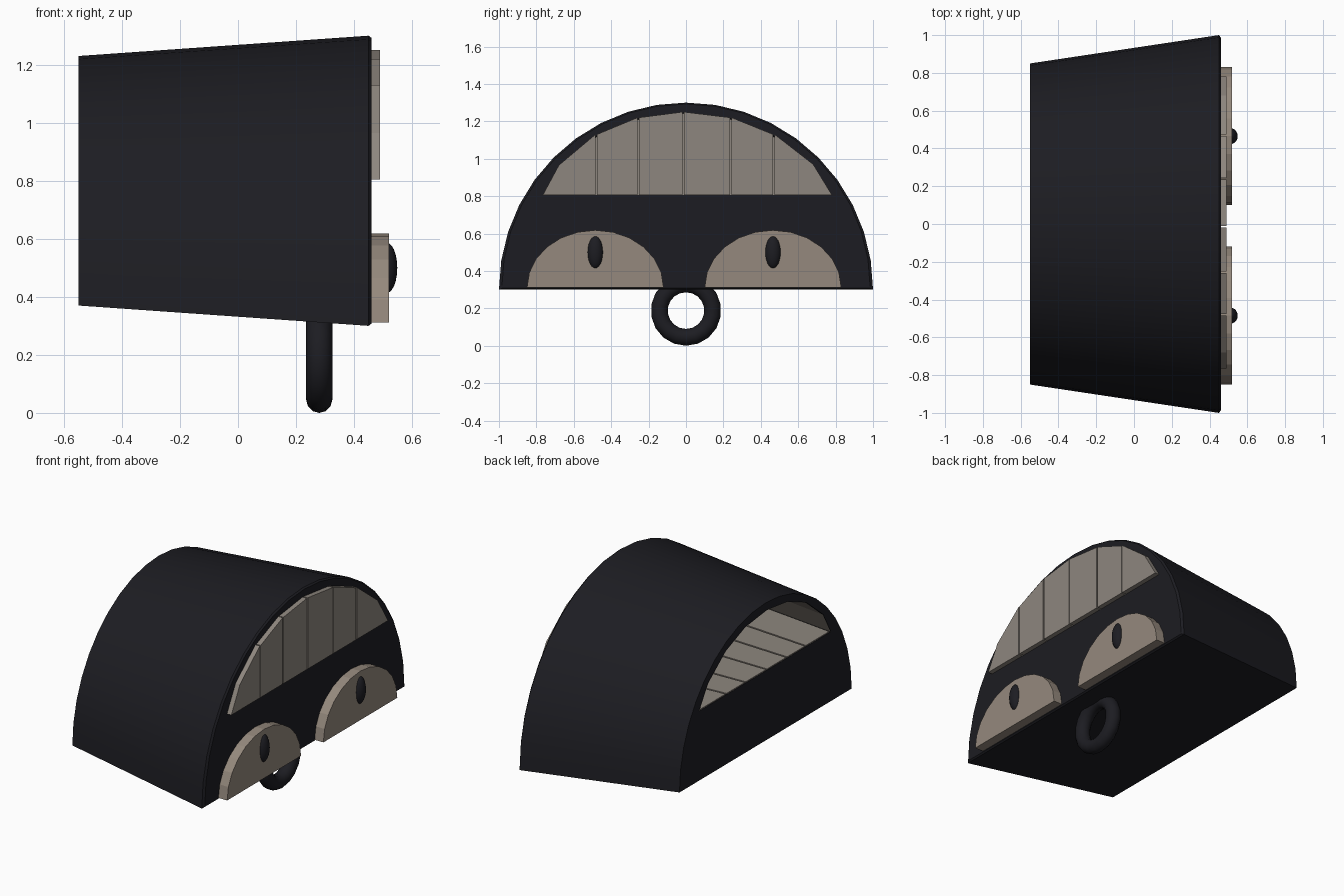
import bpy, bmesh
from math import sin, cos, pi

if "Cube" in bpy.data.objects:
    bpy.data.objects.remove(bpy.data.objects["Cube"])


def material(name, rgb):
    m = bpy.data.materials.new(name)
    m.diffuse_color = (*rgb, 1)
    m.use_nodes = True
    m.node_tree.nodes["Principled BSDF"].inputs["Base Color"].default_value = m.diffuse_color
    return m


BLACK = material("black", (0.012, 0.012, 0.016))
BEIGE = material("beige", (0.30, 0.25, 0.205))
GREY_BEIGE = material("grey_beige", (0.27, 0.24, 0.21))


def loft(name, rings, mat, caps=(True, True)):
    """Skin matching closed rings of points, with optional end caps."""
    bm = bmesh.new()
    loops = [[bm.verts.new(p) for p in r] for r in rings]
    n = len(loops[0])
    for a, b in zip(loops, loops[1:]):
        for i in range(n):
            j = (i + 1) % n
            bm.faces.new((a[i], a[j], b[j], b[i]))
    if caps[0]:
        bm.faces.new(loops[0])
    if caps[1]:
        bm.faces.new(loops[-1])
    bmesh.ops.recalc_face_normals(bm, faces=bm.faces)
    me = bpy.data.meshes.new(name)
    bm.to_mesh(me)
    bm.free()
    ob = bpy.data.objects.new(name, me)
    bpy.context.collection.objects.link(ob)
    me.materials.append(mat)
    return ob


def smooth(ob, angle=0.6):
    bpy.ops.object.select_all(action='DESELECT')
    ob.select_set(True)
    bpy.context.view_layer.objects.active = ob
    bpy.ops.object.shade_smooth_by_angle(angle=angle)


def arch(cy, z0, a, b, n):
    """Half-ellipse outline in the y-z plane."""
    return [(cy + a * cos(pi * i / n), z0 + b * sin(pi * i / n)) for i in range(n + 1)]


def ring_at(profile, x, s=1.0):
    """Place a profile at x, following the body's taper about z = 0.8."""
    t = 0.45 - x
    return [(x, y * s * (1 - 0.15 * t), 0.8 + (z - 0.8) * s * (1 - 0.14 * t))
            for y, z in profile]


def slab(name, profile, x0, x1, mat):
    return loft(name, [[(x, y, z) for y, z in profile] for x in (x0, x1)], mat)


# Tapered half-round body with a slightly eased front rim
d_shape = arch(0, 0.3, 1, 1, 20)
front = [(0.46, y * 0.985, 0.8 + (z - 0.8) * 0.985) for y, z in d_shape]
body = loft("body", [ring_at(d_shape, -0.55), ring_at(d_shape, 0.45), front], BLACK)

# Window outline and the tunnel that runs through the body behind it
tops = [(-0.77, 0.805), (-0.68, 0.965), (-0.48, 1.13), (-0.255, 1.22), (-0.015, 1.25),
        (0.24, 1.22), (0.47, 1.13), (0.68, 0.97), (0.785, 0.805)]
cutter = loft("tunnel_cutter", [ring_at(tops, -0.6, 0.985), ring_at(tops, 0.5, 0.985)], GREY_BEIGE)
cutter.hide_render = True
cut = body.modifiers.new("tunnel", 'BOOLEAN')
cut.object = cutter
cut.operation = 'DIFFERENCE'
cut.solver = 'EXACT'
bpy.context.view_layer.objects.active = body
bpy.ops.object.modifier_apply(modifier=cut.name)
bpy.data.objects.remove(cutter)
smooth(body)

# Lining of the tunnel, open at the back
loft("tunnel_lining", [ring_at(tops, -0.55, 0.98), ring_at(tops, 0.455, 0.98)],
     GREY_BEIGE, (False, True))

# Six window panels and the floor planks behind them
groups = [(0, 1, 2), (2, 3), (3, 4), (4, 5), (5, 6), (6, 7, 8)]
for k, ids in enumerate(groups):
    pts = [tops[i] for i in ids]
    lo, hi = pts[0][0], pts[-1][0]
    pts[0] = (lo + 0.004, pts[0][1])
    pts[-1] = (hi - 0.004, pts[-1][1])
    outline = list(pts)
    if k < 5:
        outline.append((hi - 0.004, 0.805))
    if k > 0:
        outline.insert(0, (lo + 0.004, 0.805))
    slab(f"window_panel_{k + 1}", outline, 0.452, 0.49, GREY_BEIGE)
    a, b = lo * 0.97 + 0.006, hi * 0.97 - 0.006
    plank = [(a, 0.803), (b, 0.803), (b, 0.812), (a, 0.812)]
    loft(f"floor_plank_{k + 1}", [ring_at(plank, -0.548), ring_at(plank, 0.454)], GREY_BEIGE)

# Pair of arched eye plates with bulging oval pupils
for side, cy in (("left", -0.485), ("right", 0.465)):
    slab(f"{side}_eye", arch(cy, 0.312, 0.365, 0.306, 12), 0.45, 0.52, BEIGE)
    bpy.ops.mesh.primitive_uv_sphere_add(segments=20, ring_count=12, radius=1,
                                         location=(0.512, cy, 0.5))
    pupil = bpy.context.object
    pupil.name = f"{side}_pupil"
    pupil.scale = (0.037, 0.042, 0.087)
    pupil.data.materials.append(BLACK)
    smooth(pupil)

# Hanging ring under the body
bpy.ops.mesh.primitive_torus_add(major_segments=18, minor_segments=12, major_radius=0.143,
                                 minor_radius=0.045, location=(0.28, 0, 0.188),
                                 rotation=(0, pi / 2, 0))
hoop = bpy.context.object
hoop.name = "hanging_ring"
hoop.data.materials.append(BLACK)
smooth(hoop, 1.0)
